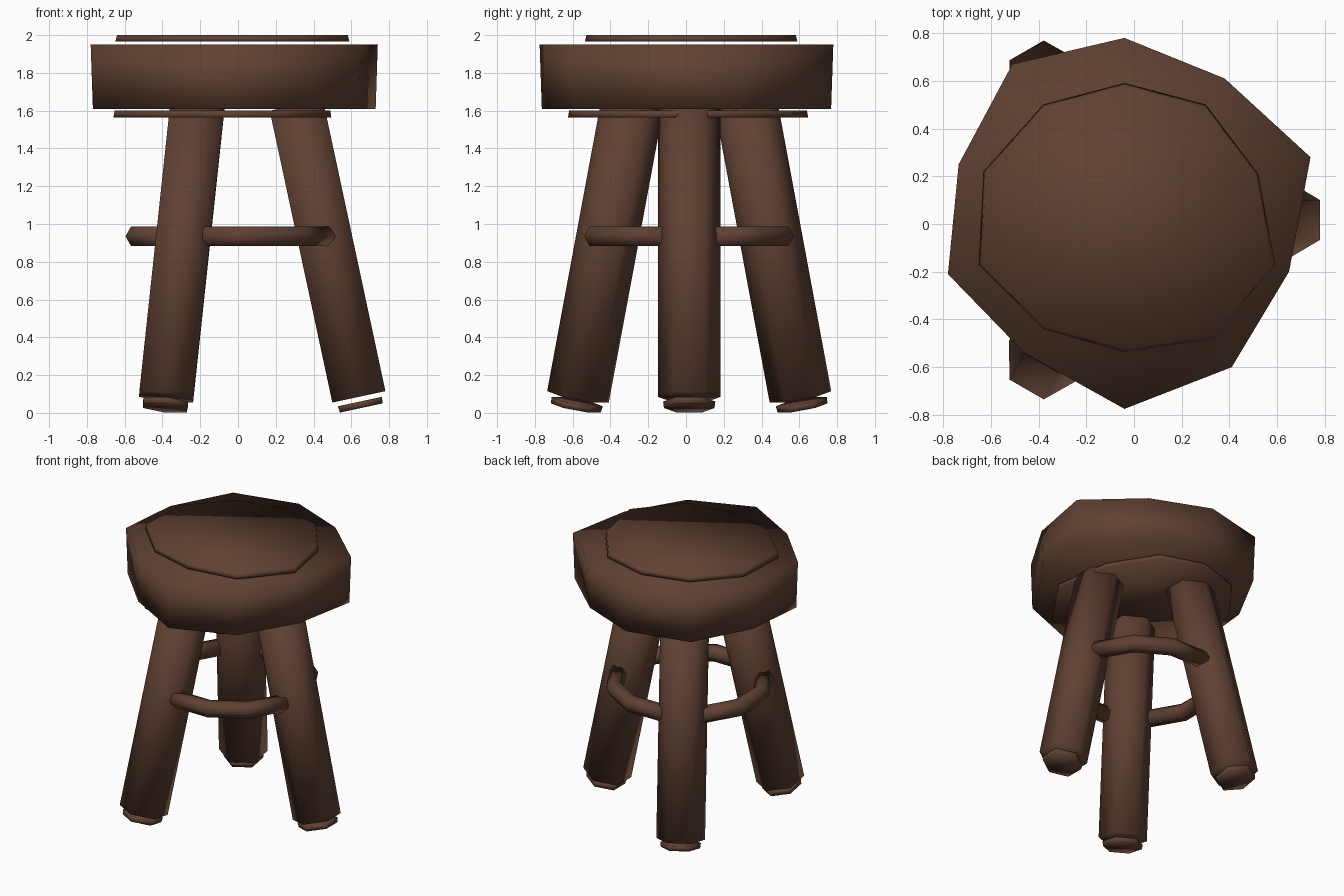
import bpy, bmesh
from math import sin, cos, atan2, radians
from mathutils import Matrix, Vector

cube = bpy.data.objects.get("Cube")
if cube:
    bpy.data.objects.remove(cube)

wood = bpy.data.materials.new("dark_brown_wood")
wood.use_nodes = True
wood.diffuse_color = (0.115, 0.052, 0.032, 1)
wood.node_tree.nodes["Principled BSDF"].inputs["Base Color"].default_value = wood.diffuse_color

CENTRE = Vector((-0.04, 0.017, 0))


def loft(name, rings):
    """Skin a row of equal point rings, cap both ends and shade smooth."""
    bm = bmesh.new()
    rows = [[bm.verts.new(p) for p in ring] for ring in rings]
    n = len(rows[0])
    for a, b in zip(rows, rows[1:]):
        for i in range(n):
            j = (i + 1) % n
            bm.faces.new((a[i], a[j], b[j], b[i]))
    bm.faces.new(rows[0][::-1])
    bm.faces.new(rows[-1])
    bmesh.ops.recalc_face_normals(bm, faces=bm.faces)
    mesh = bpy.data.meshes.new(name)
    bm.to_mesh(mesh)
    bm.free()
    mesh.materials.append(wood)
    mesh.shade_smooth()
    obj = bpy.data.objects.new(name, mesh)
    bpy.context.collection.objects.link(obj)
    return obj


def slab(name, outline, z0, z1, s0=1.0, s1=1.0):
    """Upright plate from an outline, with a slight taper."""
    loft(name, [[(x * s, y * s, z) for x, y in outline] for z, s in ((z0, s0), (z1, s1))])


# Hand-hewn ten-sided seat with a thin plate above and below
seat = [(-.04, .78), (.38, .61), (.74, .28), (.65, -.2), (.41, -.6),
        (-.04, -.775), (-.46, -.54), (-.78, -.21), (-.735, .25), (-.51, .67)]
plate = [(-.04, .59), (.3, .5), (.52, .21), (.59, -.17), (.33, -.48),
         (-.04, -.535), (-.38, -.44), (-.65, -.17), (-.63, .22), (-.38, .5)]
under = [(x * .93 - .055, y * 1.13 - .02) for x, y in plate]
slab("seat", seat, 1.61, 1.95, s0=.985)
slab("seat_top_plate", plate, 1.965, 2.0, s1=.985)
slab("seat_under_plate", under, 1.565, 1.6, s1=.99)

# Three splayed six-sided legs, each with a loose foot pad
FOOT_R, SLOPE = .68, .325 / 1.515


def leg_ring(angle, z, radius):
    """Hexagon square to the leg axis at height z."""
    m = (Matrix.Translation(CENTRE) @ Matrix.Rotation(angle, 4, 'Z')
         @ Matrix.Translation((FOOT_R - SLOPE * (z - .085), 0, z))
         @ Matrix.Rotation(-atan2(SLOPE, 1), 4, 'Y'))
    return [m @ Vector((radius * cos(a), radius * sin(a), 0))
            for a in (radians(30 + 60 * k) for k in range(6))]


for side, deg in (("left", 0), ("back_right", 120), ("front_right", 240)):
    a = radians(deg)
    loft(side + "_leg", [leg_ring(a, .085, .166), leg_ring(a, 1.63, .166)])
    loft(side + "_foot_pad", [leg_ring(a, .026, .134), leg_ring(a, .06, .138)])

# Curved six-sided stretchers bridging neighbouring legs
for side, deg in (("back_left", 60), ("right", 180), ("front_left", 300)):
    rings = []
    for step in (-45, -15, 15, 45):
        a = radians(deg + step)
        ring = []
        for k in range(6):
            t = radians(60 * k)
            r = .515 + .06 * cos(t)
            ring.append(CENTRE + Vector((r * cos(a), r * sin(a), .935 + .06 * sin(t))))
        rings.append(ring)
    loft(side + "_stretcher", rings)
